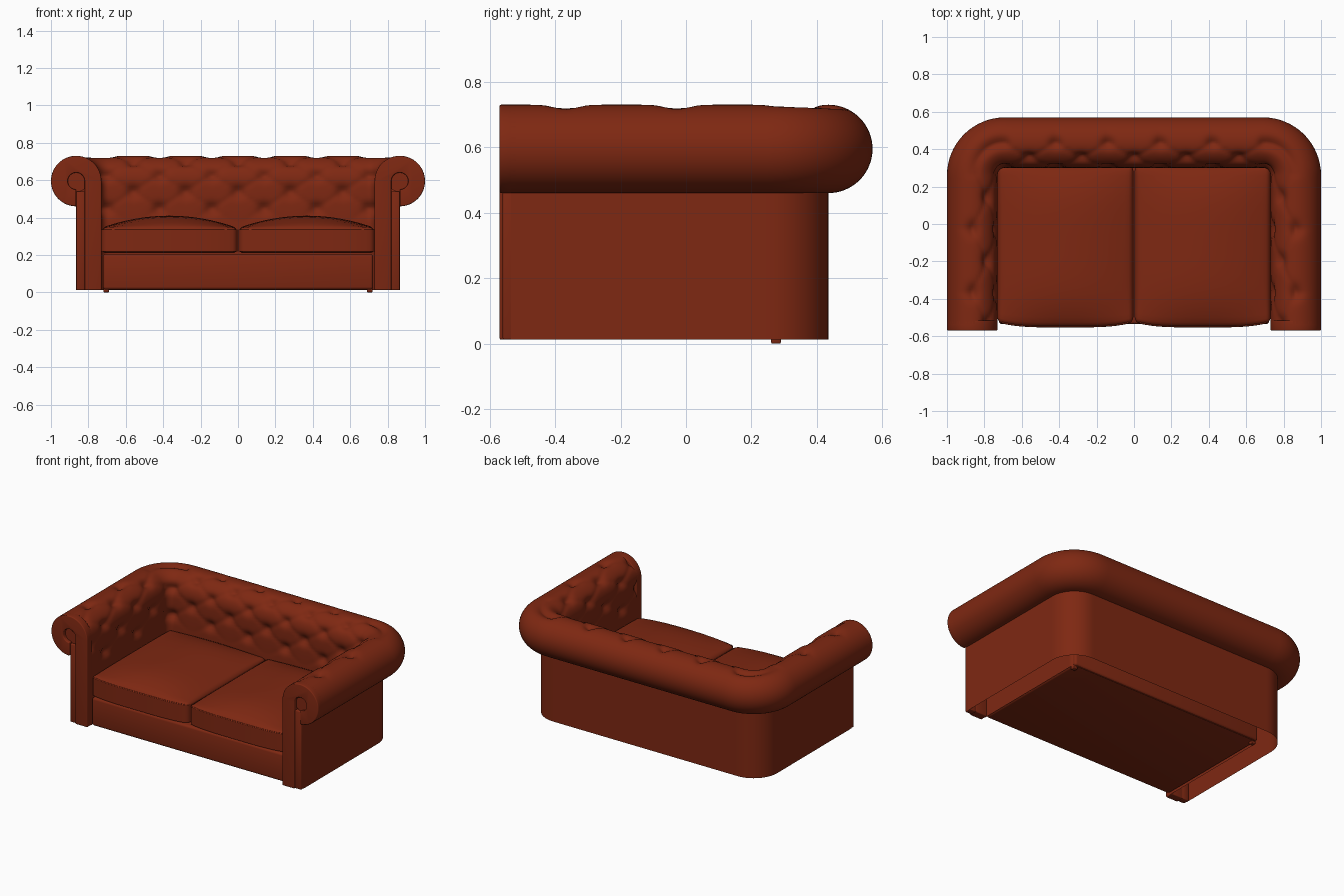
import bpy, bmesh, math
from math import sin, cos, pi, exp

if "Cube" in bpy.data.objects:
    bpy.data.objects.remove(bpy.data.objects["Cube"])

leather = bpy.data.materials.new("oxblood_leather")
leather.diffuse_color = (0.21, 0.021, 0.006, 1)
leather.use_nodes = True
leather.node_tree.nodes["Principled BSDF"].inputs["Base Color"].default_value = leather.diffuse_color

FLOOR = 0.012
INX, INY = 0.73, 0.30      # inner faces of arms and back
R, RZ = 0.135, 0.595       # roll radius and height
FRONT = -0.535             # front end of the padded sweep


def finish(bm, name, bevel=0, segs=4, mirror=False):
    bmesh.ops.recalc_face_normals(bm, faces=bm.faces)
    if bevel:
        edges = [e for e in bm.edges if len(e.link_faces) == 2 and e.calc_face_angle() > 0.7]
        bmesh.ops.bevel(bm, geom=edges, offset=bevel, segments=segs, profile=0.5,
                        affect='EDGES', clamp_overlap=True)
    me = bpy.data.meshes.new(name)
    bm.to_mesh(me)
    bm.free()
    me.materials.append(leather)
    for p in me.polygons:
        p.use_smooth = True
    me.set_sharp_from_angle(angle=math.radians(50))
    ob = bpy.data.objects.new(name, me)
    bpy.context.collection.objects.link(ob)
    if mirror:
        ob.modifiers.new("mirror", 'MIRROR')
    return ob


def box(x0, x1, y0, y1, z0, z1, cuts=0):
    bm = bmesh.new()
    bmesh.ops.create_cube(bm, size=1)
    if cuts:
        bmesh.ops.subdivide_edges(bm, edges=bm.edges[:], cuts=cuts, use_grid_fill=True)
    for v in bm.verts:
        v.co.x = x0 + (x1 - x0) * (v.co.x + 0.5)
        v.co.y = y0 + (y1 - y0) * (v.co.y + 0.5)
        v.co.z = z0 + (z1 - z0) * (v.co.z + 0.5)
    return bm


def plate(outline, y0, y1):
    """Outline in x/z extruded along y."""
    bm = bmesh.new()
    f = bm.faces.new([bm.verts.new((x, y0, z)) for x, z in outline])
    ext = bmesh.ops.extrude_face_region(bm, geom=[f])
    for g in ext["geom"]:
        if isinstance(g, bmesh.types.BMVert):
            g.co.y = y1
    return bm


# --- padded back and arms: rolled profile swept round a U path ---
CR = 0.04                              # inner corner radius
L1, LA = INX - CR, CR * pi / 2
L2 = INY - CR - FRONT


def path(s):
    """Point and outward direction on the inner U line, s = 0 at back centre."""
    sg, a = (1 if s >= 0 else -1), abs(s)
    if a <= L1:
        return sg * a, INY, 0, 1
    if a <= L1 + LA:
        w = (a - L1) / CR
        return sg * (L1 + CR * sin(w)), INY - CR + CR * cos(w), sg * sin(w), cos(w)
    return sg * INX, INY - CR - (a - L1 - LA), sg, 0


def tuft(s, t):
    """Depth of diamond buttoning at path length s, distance t from roll top."""
    a = abs(s)
    p = a / 0.28 if a < 0.7 else 2.5 + (a - 0.7) / 0.34
    q = t / 0.09
    d = 0
    for row in range(0, 5):
        off = 0.5 if row % 2 == 0 else 0.0
        near = round(p - off) + off
        dx, dt = (p - near) * 0.28, t - row * 0.09
        d += 0.022 * exp(-(dx * dx + dt * dt) / 0.033 ** 2)
    if -1 < q < 5:
        fade = min(1, q + 1, 5 - q)
        c = abs(sin(pi * (p + .5 + q / 2)) * sin(pi * (p + .5 - q / 2)))
        if q < 0:
            c = abs(sin(pi * (p + .5)))    # pleats run off over the roll
        d += 0.007 * fade * exp(-c * 6)
    return d


prof = []                                # u, z, normal u, normal z, t
top_to_wall = R * pi / 2
for i in range(39):
    z = FLOOR + (RZ - FLOOR) * i / 39
    prof.append((0, z, -1, 0, top_to_wall + RZ - z))
for i in range(49):
    w = pi - 1.5 * pi * i / 48
    prof.append((R + R * cos(w), RZ + R * sin(w), cos(w), sin(w), (w - pi / 2) * R))
prof.append((R, FLOOR, 1, 0, -9))

half = [L1 * i / 50 for i in range(50)]
half += [L1 + LA * i / 16 for i in range(16)]
half += [L1 + LA + L2 * i / 56 for i in range(57)]
stations = [-s for s in half[:0:-1]] + half
bm = bmesh.new()
rows = []
for s in stations:
    x, y, ox, oy = path(s)
    ring = []
    for u, z, nu, nz, t in prof:
        d = tuft(s, t)
        uu, zz = u - nu * d, z - nz * d
        ring.append(bm.verts.new((x + ox * uu, y + oy * uu, zz)))
    rows.append(ring)
for r0, r1 in zip(rows, rows[1:]):
    for j in range(len(prof) - 1):
        bm.faces.new((r0[j], r0[j + 1], r1[j + 1], r1[j]))
finish(bm, "tufted_back_and_arms")

# --- scroll pads on the arm fronts ---
cx, cr, hw = INX + R, 0.09, 0.045
line = [(cx + cr * cos(w), RZ + cr * sin(w), cos(w), sin(w))
        for w in [pi - 1.5 * pi * i / 36 for i in range(37)]]
line.insert(0, (cx - cr, FLOOR, -1, 0))
outer = [(x + nx * hw, z + nz * hw) for x, z, nx, nz in line]
inner = [(x - nx * hw, z - nz * hw) for x, z, nx, nz in line]
finish(plate(outer + inner[::-1], -0.57, FRONT + 0.02), "arm_scroll", 0.018, 4, True)

# recessed scroll centre and outer front panel
disc = [(cx + 0.06 * cos(2 * pi * i / 24), RZ + 0.06 * sin(2 * pi * i / 24)) for i in range(24)]
finish(plate(disc, -0.545, -0.52), "scroll_centre", mirror=True)
finish(box(0.815, cx, -0.56, -0.515, FLOOR, 0.54), "arm_front_panel", 0.005, 2, True)

# --- seat base ---
finish(box(-0.722, 0.722, -0.535, 0.31, 0.015, 0.205), "seat_base", 0.015, 3)

# --- seat cushions: crowned top, bowed front ---
bm = box(0.004, 0.73, -0.525, 0.31, 0.21, 0.345, 15)
finish_edges = [e for e in bm.edges if len(e.link_faces) == 2 and e.calc_face_angle() > 0.7]
bmesh.ops.bevel(bm, geom=finish_edges, offset=0.025, segments=4, profile=0.5, affect='EDGES')
for v in bm.verts:
    a = (v.co.x - 0.367) / 0.363
    b = (v.co.y + 0.107) / 0.418
    h = max(0, (v.co.z - 0.21) / 0.135)
    v.co.z += 0.065 * h ** 3 * max(0, 1 - a * a) * max(0, 1 - b ** 4)
    if b < 0:
        v.co.y -= 0.028 * max(0, 1 - a ** 4) * min(1, -b)
finish(bm, "seat_cushion", mirror=True)
# piping along the cushion front edges
for z in (0.222, 0.334):
    cu = bpy.data.curves.new("cushion_piping", 'CURVE')
    cu.dimensions = '3D'
    cu.bevel_depth = 0.006
    cu.bevel_resolution = 2
    sp = cu.splines.new('POLY')
    sp.points.add(20)
    for i, p in enumerate(sp.points):
        a = -0.93 + 1.86 * i / 20
        p.co = (0.367 + 0.363 * a, -0.519 - 0.028 * (1 - a ** 4), z, 1)
    cu.materials.append(leather)
    ob = bpy.data.objects.new("cushion_piping", cu)
    bpy.context.collection.objects.link(ob)
    ob.modifiers.new("mirror", 'MIRROR')

# --- small foot glides under the rear corners of the base ---
finish(box(0.69, 0.72, 0.26, 0.29, 0.0, 0.03), "foot_glide", 0.004, 2, True)
